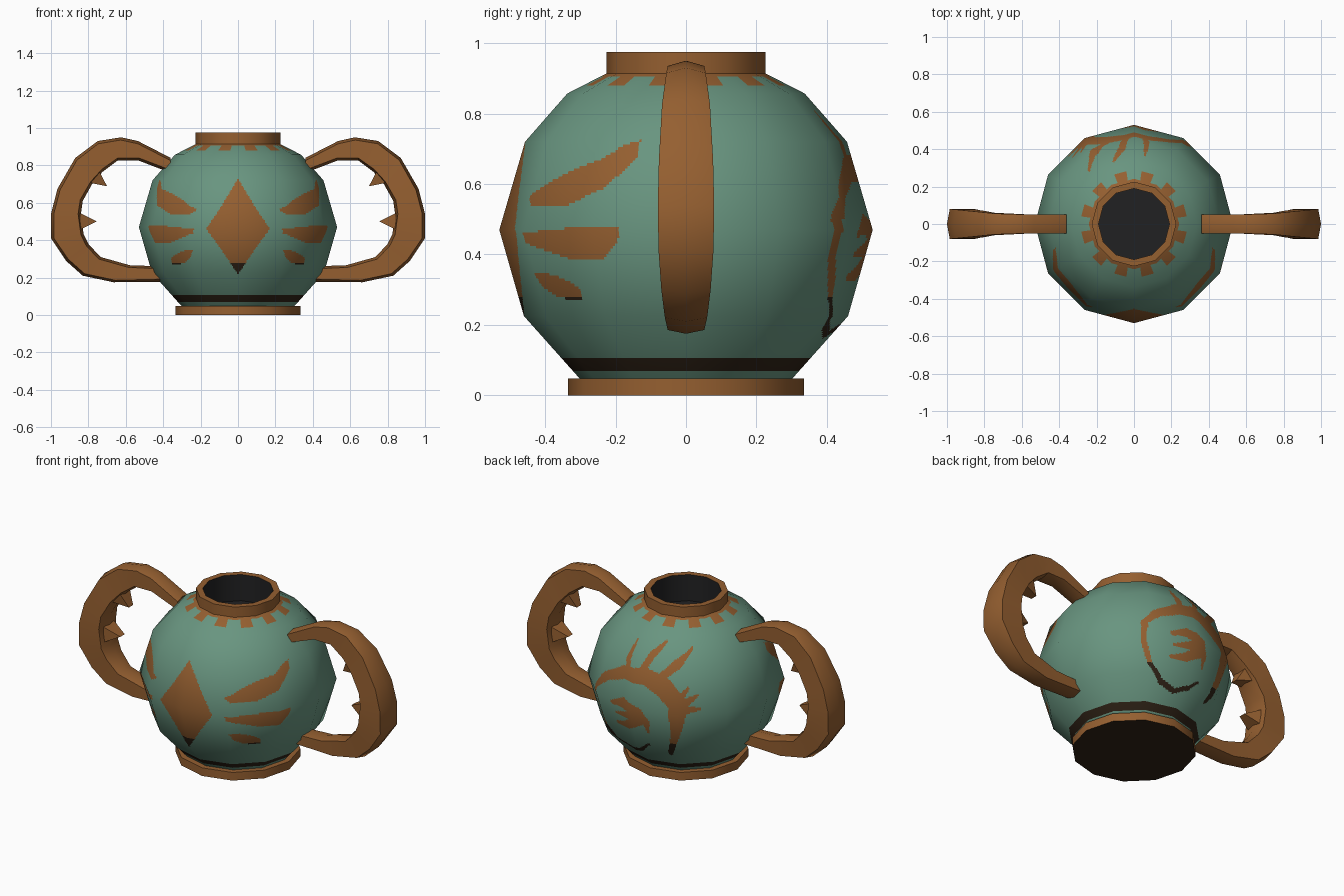
import bpy, bmesh, math
from mathutils import Vector

if "Cube" in bpy.data.objects:
    bpy.data.objects.remove(bpy.data.objects["Cube"])

SIDES = 12


def material(name, rgb):
    m = bpy.data.materials.new(name)
    m.diffuse_color = (*rgb, 1)
    m.use_nodes = True
    m.node_tree.nodes["Principled BSDF"].inputs["Base Color"].default_value = m.diffuse_color
    return m


GREEN = material("green glaze", (0.14, 0.30, 0.215))
BROWN = material("copper brown", (0.30, 0.115, 0.03))
DARK = material("dark brown", (0.028, 0.016, 0.008))
BLACK = material("dark hollow", (0.015, 0.015, 0.016))


def add_object(name, mesh, mats, angle=None):
    for m in mats:
        mesh.materials.append(m)
    mesh.shade_smooth()
    if angle:
        mesh.set_sharp_from_angle(angle=math.radians(angle))
    ob = bpy.data.objects.new(name, mesh)
    bpy.context.collection.objects.link(ob)
    return ob


def finish(name, bm, mats):
    bmesh.ops.remove_doubles(bm, verts=bm.verts, dist=1e-5)
    bmesh.ops.recalc_face_normals(bm, faces=bm.faces)
    mesh = bpy.data.meshes.new(name)
    bm.to_mesh(mesh)
    bm.free()
    return add_object(name, mesh, mats, 35)


def lathe(name, profile, mats, slots):
    """Turn (radius, z) points; slots gives the material of each segment."""
    bm = bmesh.new()
    rings = []
    for r, z in profile:
        rings.append([bm.verts.new((r * math.sin(2 * math.pi * i / SIDES),
                                    -r * math.cos(2 * math.pi * i / SIDES), z))
                      for i in range(SIDES)] if r else [bm.verts.new((0, 0, z))] * SIDES)
    for k, slot in enumerate(slots):
        for i in range(SIDES):
            j = (i + 1) % SIDES
            loop = list(dict.fromkeys((rings[k][i], rings[k][j], rings[k + 1][j], rings[k + 1][i])))
            bm.faces.new(loop).material_index = slot
    return finish(name, bm, mats)


# --- painted motifs: coordinates are (degrees around the pot, height) ---
DIAMOND = [(0, .73), (19.5, .46), (0, .215), (-19.5, .46)]
FEATHERS = [
    [(26, .56), (36, .605), (45, .637), (59, .67), (68, .715), (73, .724),
     (72, .67), (61, .585), (46, .537), (31, .537)],
    [(27, .46), (45, .473), (68.6, .48), (67.5, .435), (62, .386), (50, .383), (39, .406), (28, .435)],
    [(29, .352), (38.6, .341), (47.6, .315), (50.7, .295), (49.7, .273), (45.3, .267),
     (38, .281), (32, .307)],
]
# brush strokes on the back: (degrees, height, half width)
STROKES = [
    # curling ring
    [(30, .53, .05), (20, .61, .055), (8, .65, .045), (-10, .64, .036), (-25, .58, .025), (-34, .50, .018),
     (-34, .39, .014), (-30, .28, .013), (-21, .20, .013), (-8, .172, .012), (2, .20, .011), (9, .25, .007)],
    # leg
    [(30, .52, .05), (29, .40, .035), (28, .33, .024), (24, .20, .014)],
    # claws
    [(29, .54, .03), (36, .61, .008)],
    [(31, .52, .03), (42, .57, .008)],
    [(31, .50, .03), (43, .50, .008)],
    # crest plumes
    [(-7, .66, .02), (-9, .73, .018), (-9, .80, .008)],
    [(4, .67, .02), (9, .76, .022), (18, .825, .008)],
    [(15, .64, .02), (28, .73, .024), (40, .80, .008)],
    # leaf inside the ring
    [(-16, .46, .012), (-6, .485, .028), (4, .45, .035), (9, .40, .02), (10, .33, .008)],
    [(5, .43, .035), (-14, .40, .008)],
    [(5, .40, .03), (-6, .345, .024), (-16, .335, .007)],
]


def in_polygon(x, y, poly):
    inside = False
    for (x1, y1), (x2, y2) in zip(poly, poly[1:] + poly[:1]):
        if (y1 > y) != (y2 > y) and x < x1 + (y - y1) * (x2 - x1) / (y2 - y1):
            inside = not inside
    return inside


def in_stroke(b, z, pts):
    k = math.radians(1) * 0.48
    for (b1, z1, w1), (b2, z2, w2) in zip(pts, pts[1:]):
        dx, dz, px, pz = (b2 - b1) * k, z2 - z1, (b - b1) * k, z - z1
        t = max(0, min(1, (px * dx + pz * dz) / (dx * dx + dz * dz)))
        if math.hypot(px - t * dx, pz - t * dz) < w1 + (w2 - w1) * t:
            return True
    return False


def paint(x, y, z):
    """0 green, 1 brown, 2 dark brown."""
    a = math.degrees(math.atan2(x, -y))
    if .07 < z < .105:
        return 2
    if z > .907 or (z > .88 and abs(a % 30 - 15) < 6.5):
        return 1
    if z < .15 or z > .85:
        return 0
    if abs(a) < 80:
        hit = any(in_polygon(abs(a), z, p) for p in FEATHERS) or in_polygon(a, z, DIAMOND)
    else:
        b = (a % 360) - 180
        hit = abs(b) < 50 and any(in_stroke(b, z, s) for s in STROKES)
    return 0 if not hit else 2 if z < .28 else 1


# --- pot body: twelve flat sides, finely divided so motifs can be cut by rule ---
def build_body():
    prof = [(.295, .04), (.46, .225), (.53, .47), (.457, .72), (.337, .857), (.22, .917)]
    seg = [Vector((z2 - z1, r1 - r2)).normalized() for (r1, z1), (r2, z2) in zip(prof, prof[1:])]
    nor = [seg[0]] + [(p + q).normalized() for p, q in zip(seg, seg[1:])] + [seg[-1]]
    rows = []
    for k in range(len(seg)):
        p, q = Vector(prof[k]), Vector(prof[k + 1])
        n = round((q - p).length / .008)
        rows += [(p.lerp(q, i / n), nor[k].lerp(nor[k + 1], i / n)) for i in range(n)]
    rows.append((Vector(prof[-1]), nor[-1]))
    sub = 36
    around = []
    for i in range(SIDES):
        c, d = [Vector((math.sin(t), -math.cos(t))) for t in
                (2 * math.pi * i / SIDES, 2 * math.pi * (i + 1) / SIDES)]
        around += [c.lerp(d, j / sub) for j in range(sub)]
    n = len(around)
    verts = [(p[0] * d.x, p[0] * d.y, p[1]) for p, _ in rows for d in around]
    normals = [Vector((m[0] * d.x, m[0] * d.y, m[1])).normalized() for _, m in rows for d in around]
    faces = [(r * n + i, r * n + (i + 1) % n, (r + 1) * n + (i + 1) % n, (r + 1) * n + i)
             for r in range(len(rows) - 1) for i in range(n)]
    mesh = bpy.data.meshes.new("pot_body")
    mesh.from_pydata(verts, [], faces)
    add_object("pot_body", mesh, [GREEN, BROWN, DARK])
    slots = [paint(*[sum(verts[v][c] for v in f) / 4 for c in range(3)]) for f in faces]
    mesh.polygons.foreach_set("material_index", slots)
    mesh.normals_split_custom_set_from_vertices(normals)
    mesh.update()


build_body()

# --- neck with hollow, and foot with dark underside ---
lathe("neck", [(.226, .90), (.226, .975), (.19, .975), (.19, .82), (0, .82)], [BROWN, BLACK], [0, 0, 1, 1])
lathe("foot", [(0, .048), (.335, .048), (.335, 0), (0, 0)], [BROWN, DARK], [0, 0, 1])

# --- handles: (outer x, z, inner x, z, half width) ---
STATIONS = [
    (.36, .84, .36, .76, .05), (.535, .93, .53, .825, .05), (.625, .95, .645, .825, .052),
    (.75, .93, .725, .765, .056), (.87, .84, .78, .70, .068), (.965, .675, .83, .61, .077),
    (1, .54, .84, .54, .08), (1, .41, .825, .43, .078), (.92, .29, .80, .38, .07),
    (.83, .21, .735, .31, .06), (.665, .175, .575, .265, .052), (.36, .178, .36, .26, .05)]
# thorns on the inner side: base x, z and tip x, z
THORNS = [(.845, .50, .755, .50), (.775, .745, .70, .688)]


def build_handle(name, s):
    bm = bmesh.new()
    rings = []
    for ox, oz, ix, iz, w in STATIONS:
        o, i = Vector((ox, 0, oz)), Vector((ix, 0, iz))
        d = (o - i).normalized() * .015
        y = Vector((0, w, 0))
        ring = [o, o - d + y, i + d + y, i, i + d - y, o - d - y]
        rings.append([bm.verts.new((v.x * s, v.y, v.z)) for v in ring])
    for p, q in zip(rings, rings[1:]):
        for k in range(6):
            bm.faces.new((p[k], p[(k + 1) % 6], q[(k + 1) % 6], q[k]))
    bm.faces.new(rings[0])
    bm.faces.new(rings[-1])
    for bx, bz, tx, tz in THORNS:
        base, tip = Vector((bx, 0, bz)), Vector((tx, 0, tz))
        d = (tip - base).normalized()
        side, y = Vector((-d.z, 0, d.x)) * .045, Vector((0, .05, 0))
        quad = [bm.verts.new((v.x * s, v.y, v.z)) for v in
                (base + side + y, base - side + y, base - side - y, base + side - y)]
        ends = [bm.verts.new((tx * s, e, tz)) for e in (.02, -.02)]
        for f in ((quad[0], quad[1], ends[0]), (quad[2], quad[3], ends[1]), tuple(quad),
                  (quad[1], quad[2], ends[1], ends[0]), (quad[3], quad[0], ends[0], ends[1])):
            bm.faces.new(f)
    finish(name, bm, [BROWN])


build_handle("right_handle", 1)
build_handle("left_handle", -1)
